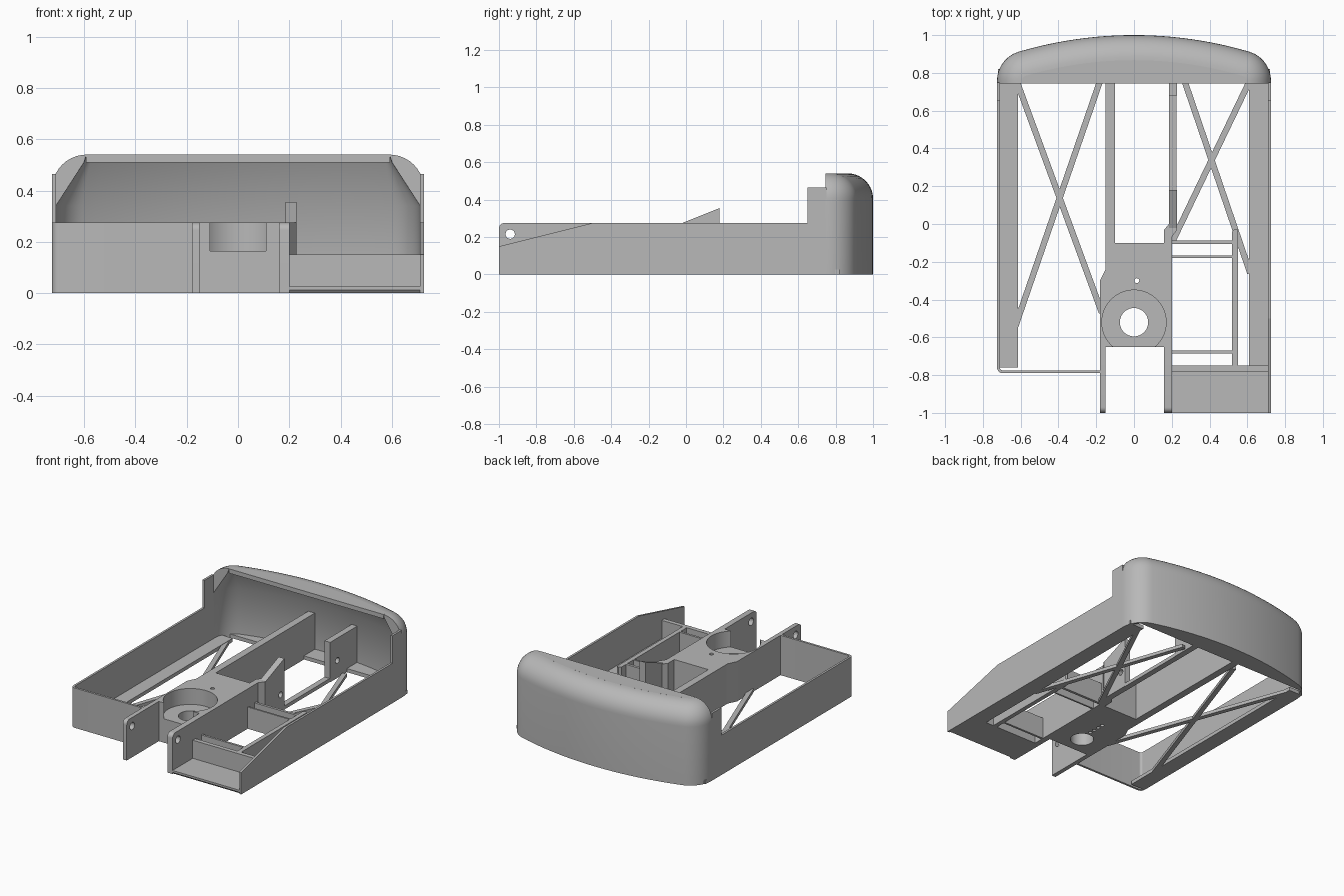
import bpy, bmesh, math

if "Cube" in bpy.data.objects:
    bpy.data.objects.remove(bpy.data.objects["Cube"])

grey = bpy.data.materials.new("plain grey")
grey.use_nodes = True
grey.diffuse_color = (0.48, 0.48, 0.48, 1)
grey.node_tree.nodes["Principled BSDF"].inputs["Base Color"].default_value = grey.diffuse_color

W, WALL, FLOOR, H = 0.725, 0.015, 0.025, 0.275


def loft(name, rings, closed=False):
    """Join equal rings of points; cap the ends, or close the loop."""
    bm = bmesh.new()
    loops = [[bm.verts.new(p) for p in ring] for ring in rings]
    n = len(loops[0])
    for a, b in zip(loops, loops[1:]):
        for i in range(n):
            j = (i + 1) % n
            bm.faces.new((a[i], a[j], b[j], b[i]))
    bm.faces.new(loops[0])
    bm.faces.new(loops[-1])
    bmesh.ops.recalc_face_normals(bm, faces=bm.faces)
    mesh = bpy.data.meshes.new(name)
    bm.to_mesh(mesh)
    bm.free()
    mesh.materials.append(grey)
    obj = bpy.data.objects.new(name, mesh)
    bpy.context.collection.objects.link(obj)
    return obj


def plan(name, pts, z0, z1):
    """Extrude a top-view outline upwards."""
    return loft(name, [[(x, y, z) for x, y in pts] for z in (z0, z1)])


def side(name, pts, x0, x1):
    """Extrude a side-view outline (y, z) sideways."""
    return loft(name, [[(x, y, z) for y, z in pts] for x in (x0, x1)])


def box(name, x0, x1, y0, y1, z0, z1):
    return plan(name, [(x0, y0), (x1, y0), (x1, y1), (x0, y1)], z0, z1)


def circle(a, b, r, n=40):
    return [(a + r * math.cos(2 * math.pi * i / n), b + r * math.sin(2 * math.pi * i / n))
            for i in range(n)]


def cut(obj, cutter):
    mod = obj.modifiers.new("cut", 'BOOLEAN')
    mod.operation, mod.solver, mod.object = 'DIFFERENCE', 'EXACT', cutter
    cutter.hide_render = True
    bpy.context.view_layer.objects.active = obj
    bpy.ops.object.modifier_apply(modifier=mod.name)
    bpy.data.objects.remove(cutter)


def smooth(obj):
    bpy.ops.object.select_all(action='DESELECT')
    obj.select_set(True)
    bpy.context.view_layer.objects.active = obj
    bpy.ops.object.shade_smooth_by_angle(angle=math.radians(35))


# Bowed rear outline: large arc across the back, tight arcs at the corners
R, r, OPEN = 2.16, 0.16, 0.745
cx = W - r
cy = 1 - R + math.sqrt((R - r) ** 2 - cx ** 2)
phi = math.atan2(cy - 1 + R, cx)


def rear_outline(d):
    half = [(W - d, OPEN)]
    for i in range(13):
        a = phi * i / 12
        half.append((cx + (r - d) * math.cos(a), cy + (r - d) * math.sin(a)))
    for i in range(1, 13):
        a = phi + (math.pi / 2 - phi) * i / 12
        half.append(((R - d) * math.cos(a), 1 - R + (R - d) * math.sin(a)))
    return half + [(-x, y) for x, y in half[-2::-1]]


# Rear hood: rounded outside, chamfered inside, swept along the outline
F, TOP = 0.135, 0.54
section = [(0, 0)]
for i in range(11):
    a = math.pi / 2 * i / 10
    section.append((F - F * math.cos(a), TOP - F + F * math.sin(a)))
section += [(0.125, 0.51), (WALL, 0.34), (WALL, 0)]
columns = [[(x, y, z) for x, y in rear_outline(d)] for d, z in section]
outlines = list(zip(*columns))
smooth(loft("rear_hood", outlines))
plan("hood_roof", rear_outline(F - 0.002), 0.51, TOP)
rear_floor = [p for p in rear_outline(WALL / 2)]
rear_floor[0], rear_floor[-1] = (W - 0.01, 0.78), (0.01 - W, 0.78)
rear_floor = [(x, max(y, 0.78)) for x, y in rear_floor]
plan("rear_floor", rear_outline(WALL / 2)[8:-8], 0, FLOOR)

# Side walls with raised tabs beside the hood
tab = [(0.65, H), (0.65, 0.465), (0.75, 0.465), (0.75, 0)]
side("left_wall", [(-1, 0), (-1, 0.15), (-0.5, H)] + tab, W - WALL, W)
side("right_wall", [(-0.76, 0), (-0.76, H)] + tab, -W, WALL - W)

# Front right wall with a rounded corner
c = 0.03
corner = [(c - W - c * math.sin(t), c - 0.79 - c * math.cos(t))
          for t in [math.pi / 2 * i / 6 for i in range(7)]]
inner = [(c - W - c / 2 * math.sin(t), c - 0.79 - c / 2 * math.cos(t))
         for t in [math.pi / 2 * i / 6 for i in range(6, -1, -1)]]
smooth(plan("front_right_wall", [(-0.18, -0.79)] + corner + inner + [(-0.18, -0.775)], 0, H))

# Floor strips along both side walls
box("right_floor_strip", 0.005 - W, -0.615, -0.76, 0.82, 0, FLOOR)
box("left_floor_strip", 0.61, W - 0.005, -0.76, 0.82, 0, FLOOR)
box("middle_floor_strip", 0.185, 0.225, 0.17, 0.97, 0, FLOOR)


# Crossed floor braces
def brace(name, p, q, w=0.032):
    dx, dy = q[0] - p[0], q[1] - p[1]
    k = w / 2 / math.hypot(dx, dy)
    nx, ny = -dy * k, dx * k
    plan(name, [(p[0] + nx, p[1] + ny), (q[0] + nx, q[1] + ny),
                (q[0] - nx, q[1] - ny), (p[0] - nx, p[1] - ny)], 0, FLOOR - 0.002)


brace("right_brace_a", (-0.165, 0.8), (-0.7, -0.75))
brace("right_brace_b", (-0.637, 0.8), (-0.17, -0.47))
brace("left_brace_a", (0.253, 0.8), (0.615, -0.26))
brace("left_brace_b", (0.633, 0.8), (0.205, -0.09))

# Centre deck with a round recess, a through hole and small screw holes
deck = plan("centre_deck", [(-0.18, -0.65), (0.2, -0.65), (0.2, -0.1), (-0.15, -0.1),
                            (-0.15, -0.24), (-0.18, -0.3)], 0, H)
cut(deck, plan("recess_cutter", circle(0, -0.52, 0.17, 64), 0.165, 0.4))
cut(deck, plan("bore_cutter", circle(0, -0.52, 0.075), -0.1, 0.3))
cut(deck, plan("pin_cutter", circle(0.015, -0.3, 0.013, 16), -0.1, 0.4))
for i in range(3):
    cut(deck, plan("screw_cutter", circle(0.015, -0.42 + 0.04 * i, 0.012, 16), -0.1, 0.06))
smooth(deck)

# Front arms with rounded noses and pivot holes
nose = [(-0.97 - 0.03 * math.cos(t), H - 0.03 + 0.03 * math.sin(t))
        for t in [math.pi / 2 * i / 6 for i in range(7)]]
for name, x0, x1 in (("right_arm", -0.18, -0.15), ("left_arm", 0.16, 0.2)):
    arm = side(name, [(-0.65, 0), (-1, 0)] + nose + [(-0.65, H)], x0, x1)
    cut(arm, side("pivot_cutter", circle(-0.94, 0.215, 0.025, 24), x0 - 0.1, x1 + 0.1))
    smooth(arm)

# Long centre wall, fin and rear plate
box("centre_wall", -0.15, -0.1, -0.1, 0.985, 0, H)
fin = plan("fin_base", [(0.16, -0.1), (0.2, -0.1), (0.2, -0.07), (0.228, -0.03), (0.228, 0.18),
                        (0.185, 0.18), (0.185, 0), (0.16, -0.03)], 0, H)
cut(fin, side("fin_hole_cutter", circle(0.14, 0.12, 0.02, 24), 0.1, 0.3))
side("fin_tip", [(-0.02, H), (0.18, H), (0.18, 0.355)], 0.185, 0.228)
plate = box("rear_plate", 0.185, 0.228, 0.68, 0.98, 0, H)
cut(plate, side("plate_hole_cutter", circle(0.76, 0.12, 0.02, 24), 0.1, 0.3))

# Front left tray and the low rails behind it
LOW = 0.15
side("tray_floor", [(-1, 0.012), (-0.99, 0), (-0.75, 0), (-0.75, FLOOR), (-1, FLOOR)], 0.2, W - WALL)
box("tray_wall", 0.2, W - WALL, -0.78, -0.75, FLOOR, LOW)
plan("long_rail", [(0.52, -0.75), (0.55, -0.75), (0.55, -0.03), (0.535, -0.025), (0.52, -0.04)], 0, LOW)
for i, (y0, y1) in enumerate(((-0.685, -0.67), (-0.18, -0.168), (-0.105, -0.087))):
    box("cross_rail_%d" % (i + 1), 0.2, 0.525, y0, y1, 0, LOW)
